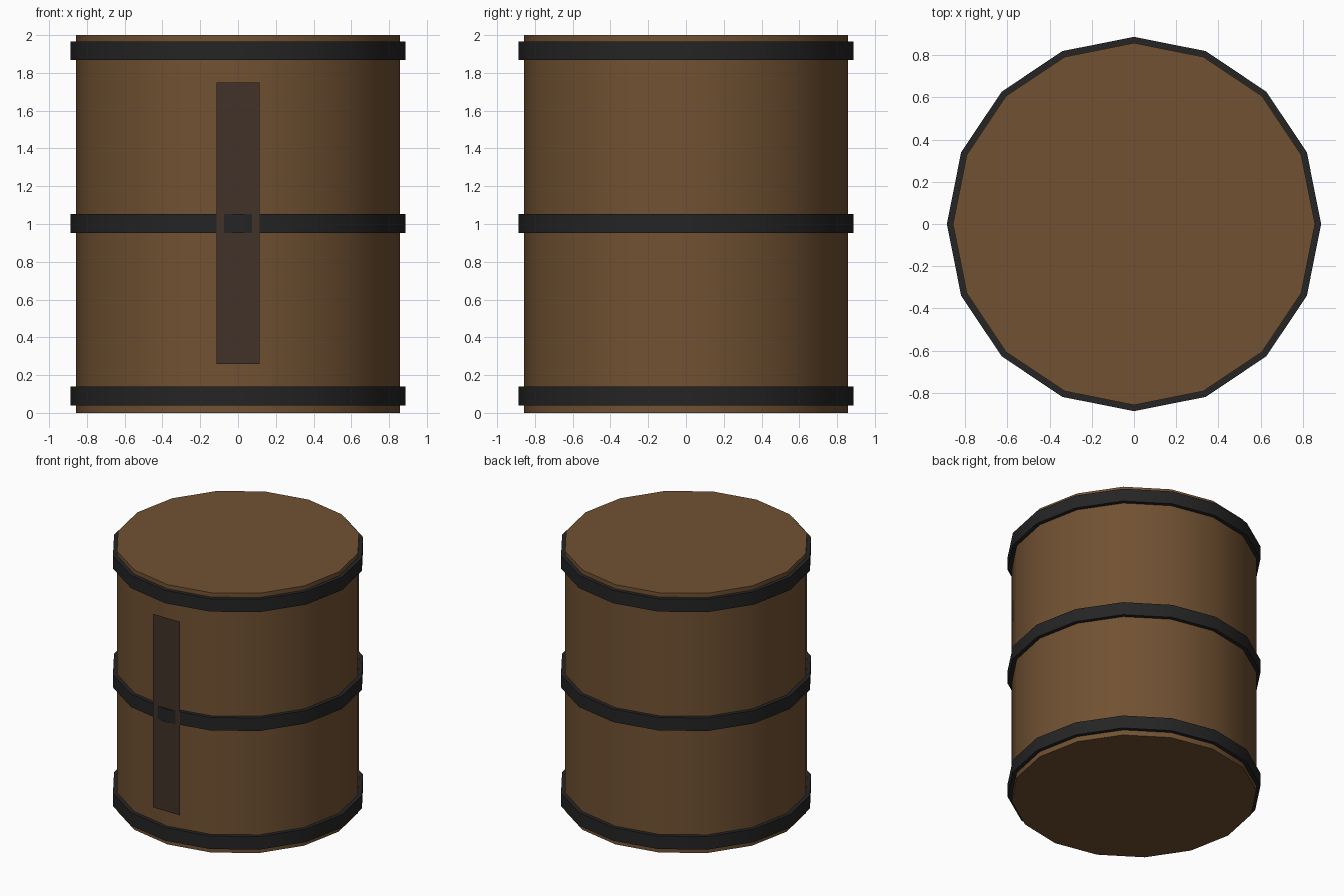
import bpy
import math

if "Cube" in bpy.data.objects:
    bpy.data.objects.remove(bpy.data.objects["Cube"], do_unlink=True)

SIDES = 16
BODY_RADIUS = 0.857
HOOP_RADIUS = 0.886


def make_material(name, rgb):
    mat = bpy.data.materials.new(name)
    mat.use_nodes = True
    color = (*rgb, 1.0)
    mat.diffuse_color = color
    mat.node_tree.nodes["Principled BSDF"].inputs["Base Color"].default_value = color
    return mat


def make_drum(name, radius, bottom, top, mat):
    """Sixteen-sided upright cylinder with smooth walls and crisp rims."""
    bpy.ops.mesh.primitive_cylinder_add(
        vertices=SIDES, radius=radius, depth=top - bottom,
        location=(0, 0, (bottom + top) / 2))
    obj = bpy.context.object
    obj.name = name
    obj.data.materials.append(mat)
    bpy.ops.object.shade_smooth_by_angle(angle=math.radians(30))
    return obj


wood = make_material("brown wood", (0.165, 0.083, 0.032))
iron = make_material("black iron", (0.018, 0.018, 0.018))
dark_wood = make_material("dark brown", (0.053, 0.032, 0.022))

# Barrel body
make_drum("barrel_body", BODY_RADIUS, 0.0, 2.0, wood)

# Iron hoops
for name, bottom, top in (("lower_hoop", 0.04, 0.14),
                          ("middle_hoop", 0.953, 1.053),
                          ("upper_hoop", 1.868, 1.967)):
    make_drum(name, HOOP_RADIUS, bottom, top, iron)

# Flat front strip: the middle hoop's front corner pokes through it
bpy.ops.mesh.primitive_plane_add(
    size=1, location=(0, -0.871, 1.005), rotation=(math.pi / 2, 0, 0))
strip = bpy.context.object
strip.name = "front_strip"
strip.scale = (0.23, 1.49, 1)
bpy.ops.object.transform_apply(location=False, rotation=True, scale=True)
strip.data.materials.append(dark_wood)
